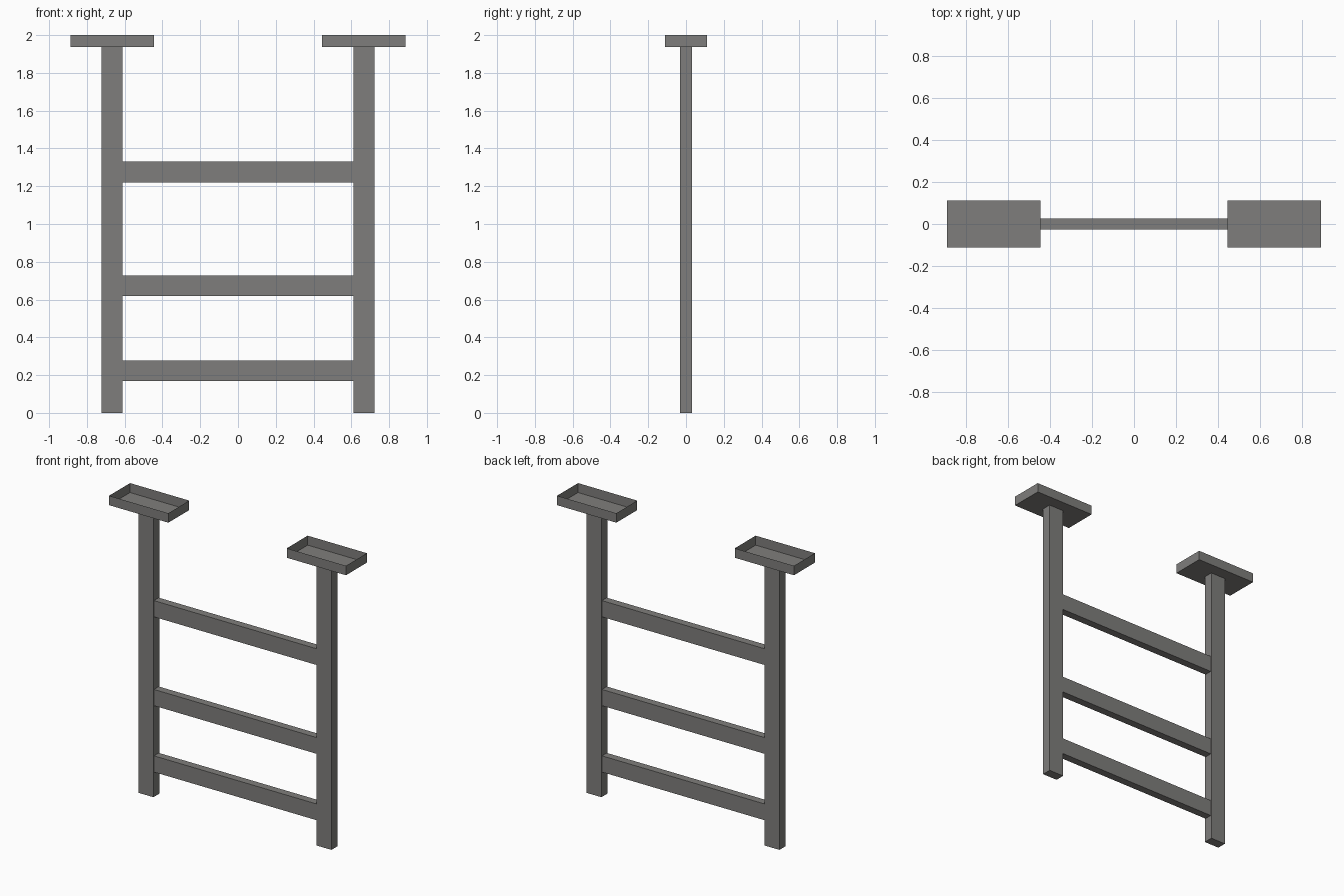
import bpy, bmesh

if "Cube" in bpy.data.objects:
    bpy.data.objects.remove(bpy.data.objects["Cube"])

grey = bpy.data.materials.new("warm grey metal")
grey.diffuse_color = (0.212, 0.208, 0.2, 1)
grey.use_nodes = True
grey.node_tree.nodes["Principled BSDF"].inputs["Base Color"].default_value = grey.diffuse_color


def box(name, x, y, z, open_top=False):
    """Box from (min, max) ranges, optionally without its top face."""
    bm = bmesh.new()
    bmesh.ops.create_cube(bm, size=1)
    for v in bm.verts:
        v.co = [(r[0] + r[1]) / 2 + c * (r[1] - r[0]) for c, r in zip(v.co, (x, y, z))]
    if open_top:
        top = [f for f in bm.faces if f.normal.z > 0.9]
        bmesh.ops.delete(bm, geom=top, context='FACES_ONLY')
    mesh = bpy.data.meshes.new(name)
    bm.to_mesh(mesh)
    bm.free()
    mesh.materials.append(grey)
    obj = bpy.data.objects.new(name, mesh)
    bpy.context.collection.objects.link(obj)
    return obj


# Posts, each topped by a thin-walled open tray
for side, s in (("left", -1), ("right", 1)):
    box(side + "_post", sorted((s * 0.612, s * 0.723)), (-0.032, 0.032), (0, 1.936))
    box(side + "_tray", sorted((s * 0.444, s * 0.888)), (-0.112, 0.112), (1.936, 2.0), True)

# Rungs between the posts
for i, z in enumerate((0.223, 0.673, 1.275)):
    box(f"rung_{i + 1}", (-0.612, 0.612), (-0.026, 0.026), (z - 0.055, z + 0.055))
